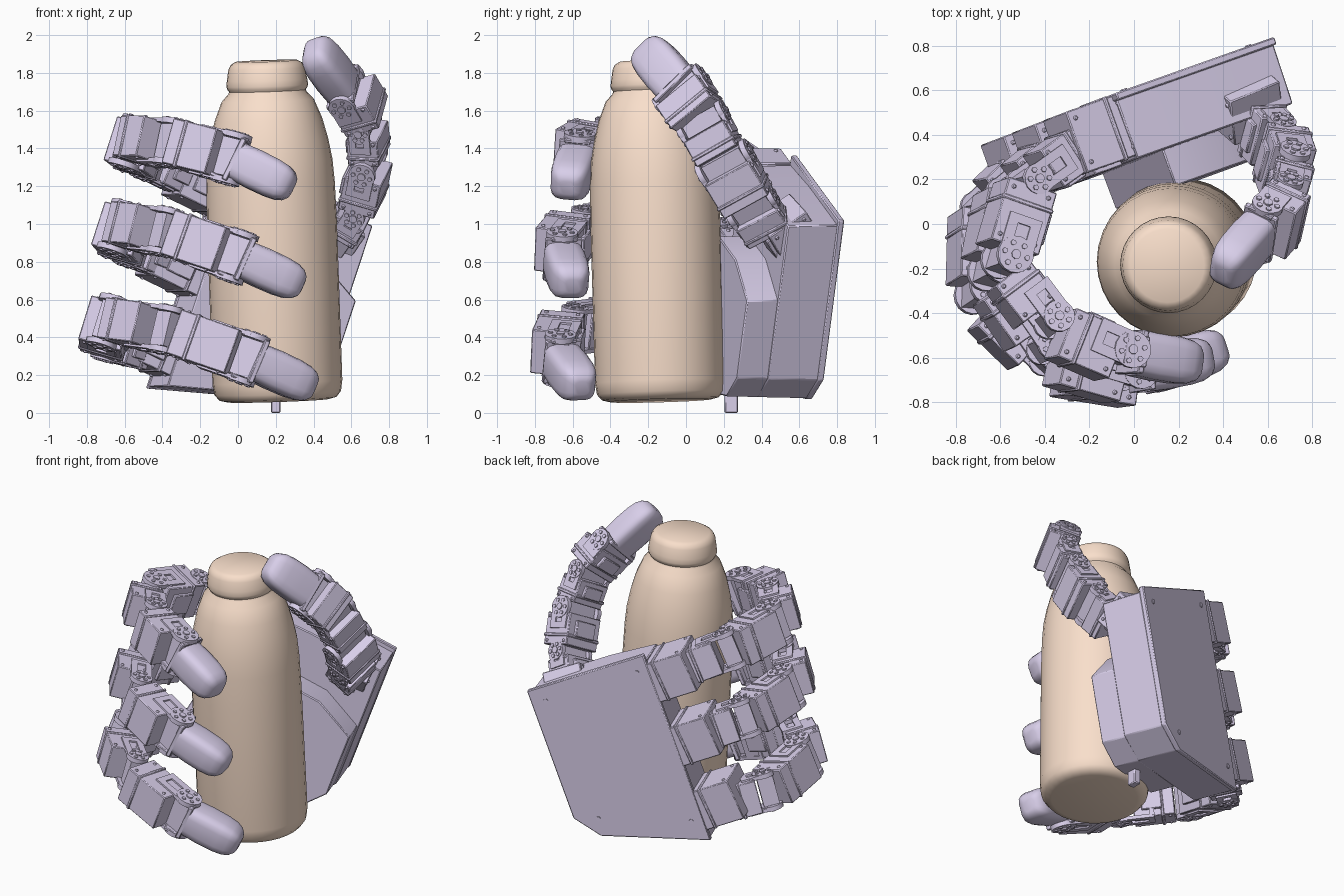
import bpy, bmesh, math
from mathutils import Vector as V, Matrix as M

if "Cube" in bpy.data.objects:
    bpy.data.objects.remove(bpy.data.objects["Cube"])


def material(name, rgb):
    m = bpy.data.materials.new(name)
    m.diffuse_color = (*rgb, 1)
    m.use_nodes = True
    m.node_tree.nodes["Principled BSDF"].inputs["Base Color"].default_value = m.diffuse_color
    return m


LILAC = material("lilac_plastic", (0.69, 0.62, 0.82))
SAND = material("sand_plastic", (0.95, 0.74, 0.60))


def finish(name, bm, mat, angle=30, bevel=0):
    bmesh.ops.recalc_face_normals(bm, faces=bm.faces)
    me = bpy.data.meshes.new(name)
    bm.to_mesh(me)
    bm.free()
    ob = bpy.data.objects.new(name, me)
    bpy.context.collection.objects.link(ob)
    me.materials.append(mat)
    if bevel:
        b = ob.modifiers.new("Bevel", 'BEVEL')
        b.width, b.segments = bevel, 1
    bpy.ops.object.select_all(action='DESELECT')
    ob.select_set(True)
    bpy.context.view_layer.objects.active = ob
    bpy.ops.object.shade_smooth_by_angle(angle=math.radians(angle))
    return ob


def frame(origin, direction, axis):
    """Matrix with z along direction and x close to axis."""
    z = V(direction).normalized()
    x = V(axis)
    x = (x - z * x.dot(z)).normalized()
    y = z.cross(x)
    m = M((x, y, z)).transposed().to_4x4()
    m.translation = V(origin)
    return m


def box(bm, mat, c, size):
    bmesh.ops.create_cube(bm, size=1, matrix=mat @ M.Translation(c) @ M.Diagonal((*size, 1)))


def cyl_x(bm, mat, c, r, length, seg=16):
    bmesh.ops.create_cone(bm, cap_ends=True, segments=seg, radius1=r, radius2=r, depth=length,
                          matrix=mat @ M.Translation(c) @ M.Rotation(math.pi / 2, 4, 'Y'))


def prism(bm, rings):
    """Loft closed rings of points and cap both ends."""
    vs = [[bm.verts.new(p) for p in r] for r in rings]
    n = len(vs[0])
    for a, b in zip(vs, vs[1:]):
        for i in range(n):
            bm.faces.new((a[i], a[(i + 1) % n], b[(i + 1) % n], b[i]))
    bm.faces.new(vs[0])
    bm.faces.new(vs[-1])


# bottle: lathed profile on a slightly tilted axis
bottom, top = V((0.212, -0.135, 0.065)), V((0.15, -0.187, 1.87))
prof = [(0.27, 0), (0.31, 0.01), (0.335, 0.04), (0.344, 0.10), (0.344, 0.95), (0.34, 1.15), (0.332, 1.27),
        (0.313, 1.38), (0.285, 1.49), (0.245, 1.59), (0.208, 1.63), (0.203, 1.642), (0.212, 1.655),
        (0.217, 1.67), (0.213, 1.70), (0.203, 1.76), (0.190, 1.785), (0.165, 1.80)]
bm = bmesh.new()
fb = frame(bottom, top - bottom, (1, 0, 0))
N = 32
prism(bm, [[fb @ V((r * math.cos(2 * math.pi * i / N), r * math.sin(2 * math.pi * i / N), z))
            for i in range(N)] for r, z in prof])
finish("bottle", bm, SAND, 40)

# palm frame: S runs wrist to knuckles, T runs down, D runs from back plate to front
A = V((0.63, 0.84, 1.02))
S = V((-0.849, -0.30, 0.41)).normalized()
T = V((-0.33, -0.13, -1.0)).normalized()
D = V((0.33, -0.944, 0.0)).normalized()


def pp(s, t, d):
    return A + S * s + T * t + D * d


def palm_part(name, outline, d0, d1, inset=0.0, bevel=0.006):
    bm = bmesh.new()
    cs = sum(p[0] for p in outline) / len(outline)
    ct = sum(p[1] for p in outline) / len(outline)
    k = 1 - inset
    prism(bm, [[pp(s, t, d0) for s, t in outline],
               [pp(cs + (s - cs) * k, ct + (t - ct) * k, d1) for s, t in outline]])
    return finish(name, bm, LILAC, 25, bevel)


palm_part("palm_back_plate", [(0, 0), (0.83, 0), (0.83, 1.31), (0.135, 1.065), (0, 0.9)], 0, 0.035)
palm_part("palm_body", [(0.005, 0.03), (0.5, 0.03), (0.82, 0.05), (0.825, 1.30), (0.137, 1.06), (0.005, 0.9)],
          0.03, 0.31, 0.01)
palm_part("palm_front", [(0.02, 0.46), (0.28, 0.34), (0.58, 0.34), (0.58, 1.21), (0.14, 1.055), (0.02, 0.90)],
          0.30, 0.48, 0.01)
bm = bmesh.new()
box(bm, M.Translation((0.2, 0.24, 0.08)), (0, 0, 0), (0.05, 0.07, 0.16))
finish("palm_peg", bm, LILAC, 25, 0.006)
bm = bmesh.new()
for s, t in ((0.1, 0.1), (0.75, 0.1), (0.75, 1.15), (0.16, 0.95)):
    bmesh.ops.create_cone(bm, cap_ends=True, segments=8, radius1=0.016, radius2=0.016, depth=0.01,
                          matrix=frame(pp(s, t, -0.001), D, S))
finish("palm_screws", bm, LILAC)


def motor(name, m, L, w, h, off=0.0):
    """Servo box with rim, screws and a raised cover, z from 0 to L, shifted outward by off."""
    bm = bmesh.new()
    m = m @ M.Translation((0, off, 0))
    box(bm, m, (0, 0, L / 2), (w, h, L))
    box(bm, m, (0, 0, L * 0.30), (w + 0.014, h + 0.012, 0.02))
    box(bm, m, (0, -h / 2, L * 0.55), (w * 0.6, 0.04, L * 0.5))
    for sx in (-1, 1):
        for zz in (0.12, 0.88):
            for yy in (-0.36, 0.36):
                cyl_x(bm, m, (sx * w / 2, yy * h, L * zz), 0.012, 0.018, 6)
    finish(name, bm, LILAC, 25, 0.005)


def bracket(name, m, z0, z1, w, h):
    """U-shaped link: two side plates, cross bars and a ribbed horn disc at the joint."""
    bm = bmesh.new()
    ln = z1 - z0
    for sx in (-1, 1):
        x = sx * (w / 2 + 0.002)
        for sy in (-1, 1):
            box(bm, m, (x, sy * h * 0.27, z0 + ln / 2), (0.022, h * 0.24, ln))
        box(bm, m, (x, 0, z0 + 0.02), (0.022, h * 0.6, 0.04))
        cyl_x(bm, m, (x, 0, z1), h * 0.42, 0.03)
        for k in range(6):
            a = k * math.pi / 3
            cyl_x(bm, m, (x + sx * 0.016, h * 0.27 * math.cos(a), z1 + h * 0.27 * math.sin(a)), 0.013, 0.012, 6)
        cyl_x(bm, m, (x + sx * 0.014, 0, z1), 0.022, 0.018, 8)
    box(bm, m, (0, 0, z0 + 0.015), (w, h * 0.8, 0.03))
    box(bm, m, (0, 0, z1), (w * 0.85, h * 0.55, h * 0.6))
    finish(name, bm, LILAC, 25)


def fingertip(name, m, L, w, h):
    """Blunt soft tip lofted from rounded rectangles, on a U-shaped mounting collar."""
    bm = bmesh.new()
    rings = []
    for z, k in ((0, 0.96), (0.3, 1.0), (0.62, 0.98), (0.80, 0.91), (0.91, 0.77), (0.98, 0.55), (1.0, 0.35)):
        ring = []
        for i in range(16):
            a = 2 * math.pi * (i + 0.5) / 16
            c, s = math.cos(a), math.sin(a)
            ring.append(m @ V((w / 2 * k * math.copysign(abs(c) ** 0.5, c),
                               h / 2 * k * math.copysign(abs(s) ** 0.5, s), z * L)))
        rings.append(ring)
    prism(bm, rings)
    finish(name, bm, LILAC, 35)
    bm = bmesh.new()
    box(bm, m, (0, 0, -0.01), (w * 1.12, h * 0.9, 0.03))
    for sx in (-1, 1):
        box(bm, m, (sx * w * 0.55, 0, -0.05), (0.022, h * 0.65, 0.12))
    finish(name + "_collar", bm, LILAC, 25, 0.005)


def digit(name, pts, axis, w, h, fill, offs):
    """Chain of motors and brackets through pts, ending in a soft tip."""
    pts = [V(p) for p in pts]
    for i, (a, b) in enumerate(zip(pts, pts[1:-1])):
        m = frame(a, b - a, axis)
        L = (b - a).length
        f = fill[i]
        ww, hh = (w * 0.9, h * 0.85) if f < 0.62 else (w, h)
        box_m = m @ M.Translation((0, 0, L * (0.5 - f / 2)))
        motor(f"{name}_motor_{i + 1}", box_m, L * f, ww, hh, offs[i])
        bracket(f"{name}_bracket_{i + 1}", m, L * 0.5, L, ww * 0.98, hh * 0.85)
    d = pts[-1] - pts[-2]
    fingertip(f"{name}_tip", frame(pts[-2] + d * 0.12, d, axis), d.length * 0.88, w * 0.88, h * 0.92)


# three fingers, each with a knuckle block on the palm end
fingers = {
    "index_finger": (0.20, [(-0.19, 0.39, 1.22), (-0.47, 0.19, 1.36), (-0.57, -0.15, 1.43),
                            (-0.36, -0.43, 1.43), (-0.04, -0.57, 1.35), (0.29, -0.63, 1.19)]),
    "middle_finger": (0.65, [(-0.33, 0.34, 0.80), (-0.56, 0.15, 0.90), (-0.63, -0.20, 0.98),
                             (-0.39, -0.55, 0.96), (-0.01, -0.66, 0.83), (0.34, -0.60, 0.67)]),
    "ring_finger": (1.10, [(-0.47, 0.28, 0.33), (-0.68, 0.08, 0.40), (-0.69, -0.30, 0.48),
                           (-0.38, -0.60, 0.44), (0.05, -0.67, 0.29), (0.40, -0.55, 0.13)]),
}
for name, (t, pts) in fingers.items():
    m = frame(pp(0.79, t, 0.15), S, -T)
    motor(name + "_knuckle", m, 0.29, 0.27, 0.29)
    digit(name, pts, (0.28, 0.05, 0.95), 0.245, 0.235, (0.55, 0.82, 0.6, 0.72), (0, 0.01, 0.05, 0.045))

# thumb rising from the wrist end of the palm
motor("thumb_base", frame((0.43, 0.60, 0.87), (0.35, -0.3, 0.5), (0.9, 0.3, -0.3)), 0.24, 0.26, 0.24)
digit("thumb", [(0.54, 0.46, 0.93), (0.64, 0.35, 1.09), (0.69, 0.21, 1.32), (0.67, 0.09, 1.54),
                (0.575, -0.02, 1.70), (0.39, -0.225, 1.94)], (-0.25, -0.85, -0.5), 0.275, 0.20,
      (0.6, 0.75, 0.6, 0.75), (0, 0.01, 0.01, 0.03))
